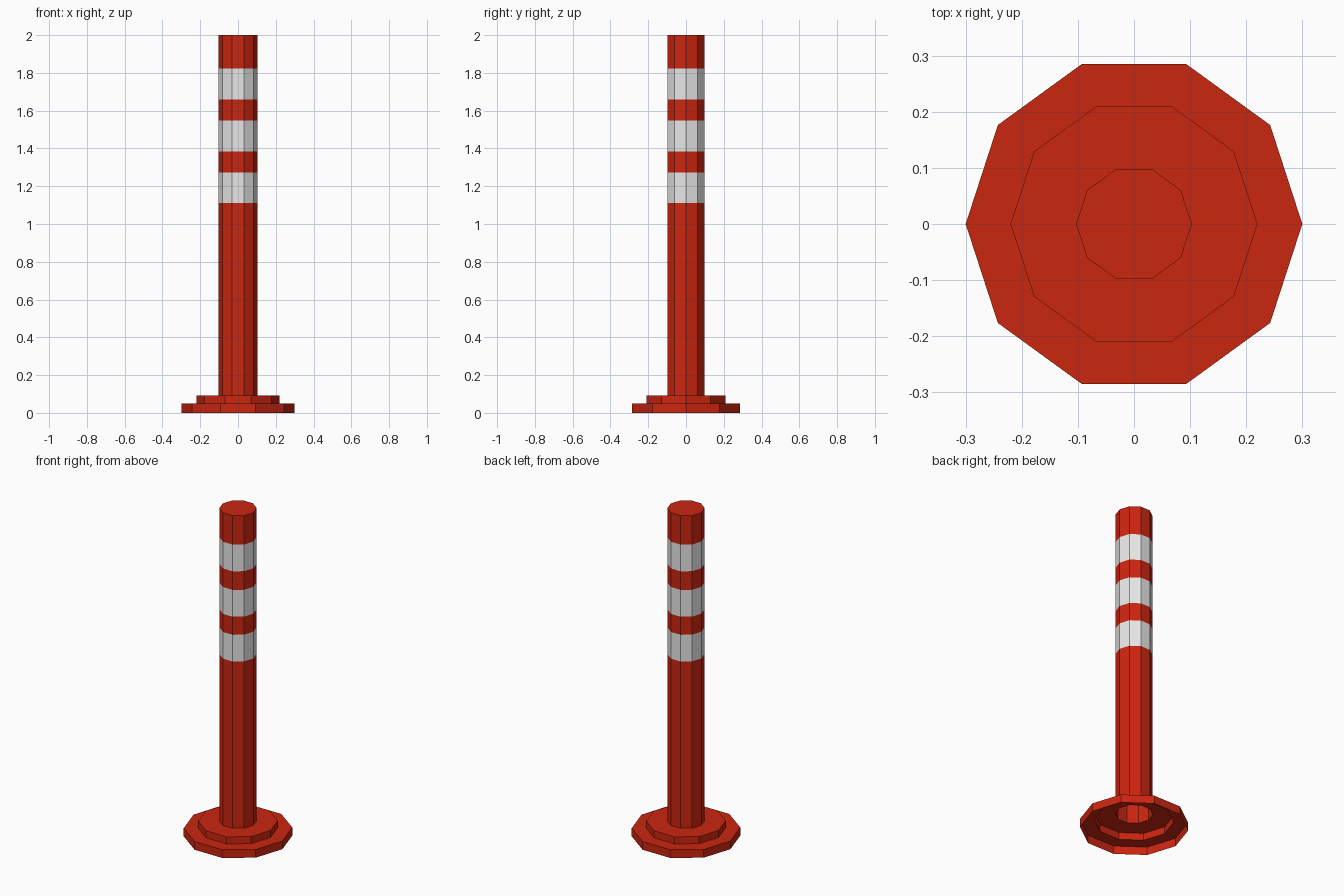
import bpy, bmesh, math

if "Cube" in bpy.data.objects:
    bpy.data.objects.remove(bpy.data.objects["Cube"])

SIDES = 10


def material(name, rgb):
    m = bpy.data.materials.new(name)
    m.diffuse_color = (*rgb, 1.0)
    m.use_nodes = True
    m.node_tree.nodes["Principled BSDF"].inputs["Base Color"].default_value = m.diffuse_color
    return m


red = material("red plastic", (0.60, 0.019, 0.005))
white = material("white band", (0.80, 0.80, 0.80))


def lathe(name, profile, mats, cap=False, white_rule=None):
    """Ten-sided open shell through (radius, height) points, listed upwards."""
    bm = bmesh.new()
    rings = [[bm.verts.new((r * math.cos(2 * math.pi * i / SIDES),
                            r * math.sin(2 * math.pi * i / SIDES), z))
              for i in range(SIDES)] for r, z in profile]
    for lo, hi in zip(rings, rings[1:]):
        for i in range(SIDES):
            j = (i + 1) % SIDES
            bm.faces.new((lo[i], lo[j], hi[j], hi[i]))
    if cap:
        bm.faces.new(rings[-1])
    for f in bm.faces:
        z = f.calc_center_median().z
        if white_rule and white_rule(z):
            f.material_index = 1
    me = bpy.data.meshes.new(name)
    bm.to_mesh(me)
    bm.free()
    for m in mats:
        me.materials.append(m)
    ob = bpy.data.objects.new(name, me)
    bpy.context.collection.objects.link(ob)
    return ob


# Stepped base, hollow and open underneath
lathe("base", [(0.30, 0), (0.30, 0.05), (0.22, 0.05), (0.22, 0.093), (0.103, 0.093)], [red])

# Hollow post with a closed top and three white bands
bands = [(1.11, 1.273), (1.383, 1.547), (1.66, 1.823)]
heights = [0.093] + [z for b in bands for z in b] + [2.0]
lathe("post", [(0.103, z) for z in heights], [red, white], cap=True,
      white_rule=lambda z: any(a < z < b for a, b in bands))
